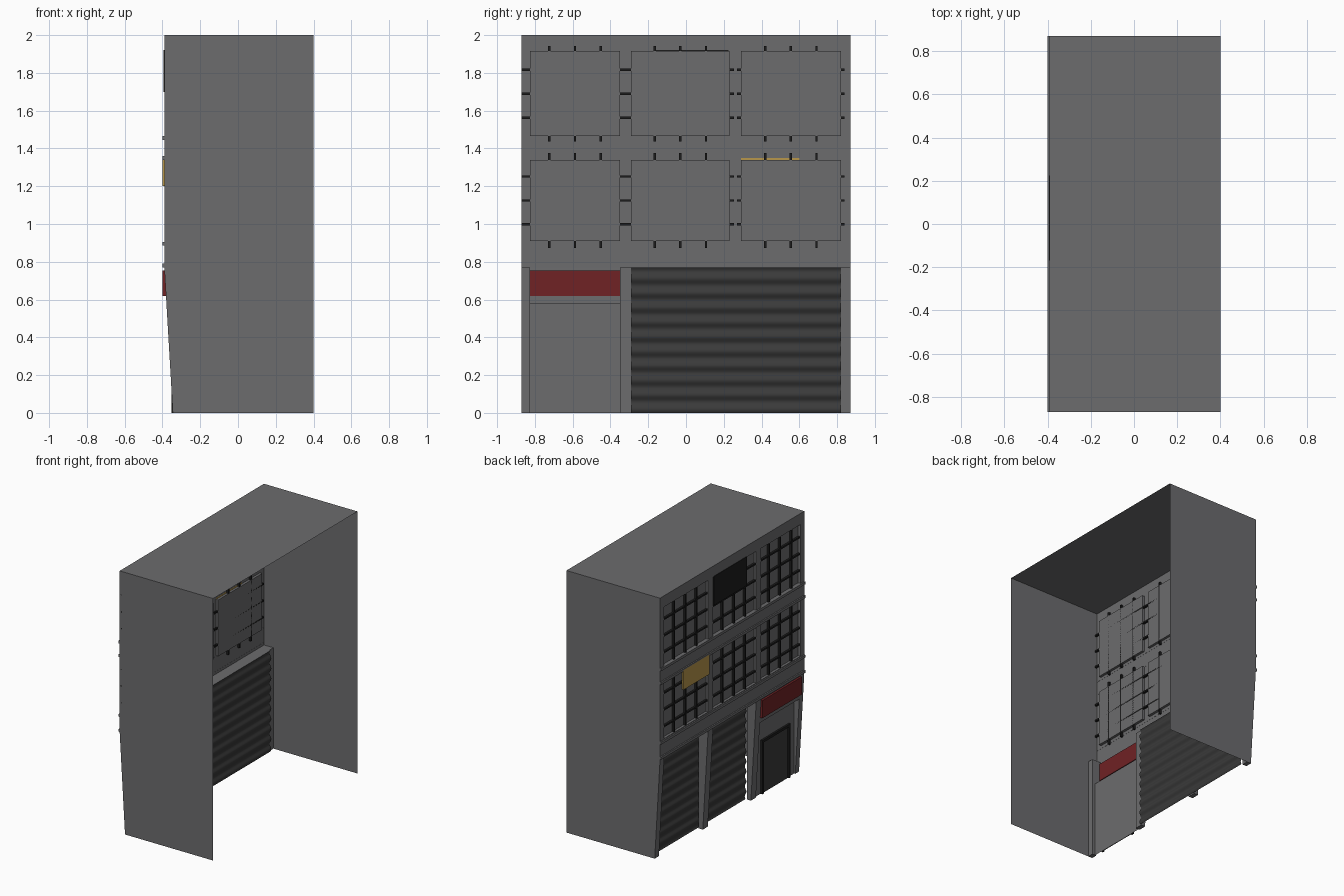
import bpy, math

if "Cube" in bpy.data.objects:
    bpy.data.objects.remove(bpy.data.objects["Cube"])


def material(name, color):
    m = bpy.data.materials.new(name)
    m.diffuse_color = (*color, 1)
    m.use_nodes = True
    m.node_tree.nodes["Principled BSDF"].inputs["Base Color"].default_value = m.diffuse_color
    return m


GREY = material("wall_grey", (0.15, 0.15, 0.155))
DARK = material("shutter_dark", (0.042, 0.042, 0.042))
BLACK = material("bar_black", (0.012, 0.012, 0.012))
RED = material("sign_red", (0.16, 0.016, 0.018))
YELLOW = material("sign_yellow", (0.48, 0.31, 0.07))


def mesh(name, verts, faces, mat):
    me = bpy.data.meshes.new(name)
    me.from_pydata(verts, [], faces)
    me.materials.append(mat)
    ob = bpy.data.objects.new(name, me)
    bpy.context.collection.objects.link(ob)
    return ob


def prism(name, profile, y0, y1, mat):
    """Extrude an x-z profile (counter-clockwise seen from the front) along y."""
    n = len(profile)
    verts = [(x, y0, z) for x, z in profile] + [(x, y1, z) for x, z in profile]
    faces = [tuple(range(n)), tuple(reversed(range(n, 2 * n)))]
    faces += [(i, i + n, (i + 1) % n + n, (i + 1) % n) for i in range(n)]
    return mesh(name, verts, faces, mat)


def box(name, x0, x1, y0, y1, z0, z1, mat):
    return prism(name, [(x0, z0), (x1, z0), (x1, z1), (x0, z1)], y0, y1, mat)


def sheet(x, y0, y1, z0, z1):
    """Corners of a flat sheet facing the street (-x)."""
    return [(x, y1, z0), (x, y0, z0), (x, y0, z1), (x, y1, z1)]


def quads(name, corner_lists, mat):
    verts = [v for c in corner_lists for v in c]
    return mesh(name, verts, [tuple(range(i, i + 4)) for i in range(0, len(verts), 4)], mat)


FACE, PANE, SHUT, W = -0.39, -0.37, -0.30, 0.87
BAYS = [(-0.825, -0.35), (-0.29, 0.23), (0.29, 0.82)]
FLOORS = [(0.91, 1.34), (1.465, 1.915)]

# Shell: two side walls and the roof, open at the back and bottom
side = [(-0.345, 0), (0.4, 0), (0.4, 2), (FACE, 2), (FACE, 0.77)]
mesh("side_wall_near", [(x, -W, z) for x, z in side], [(0, 1, 2, 3, 4)], GREY)
mesh("side_wall_far", [(x, W, z) for x, z in side], [(4, 3, 2, 1, 0)], GREY)
quads("roof", [[(FACE, -W, 2), (0.4, -W, 2), (0.4, W, 2), (FACE, W, 2)]], GREY)

# Upper facade sheet with six window recesses
ys = [-W] + [v for b in BAYS for v in b] + [W]
zs = [0.77] + [v for f in FLOORS for v in f] + [2.0]
wall, recess, panes = [], [], []
for i in range(len(ys) - 1):
    for j in range(len(zs) - 1):
        c = sheet(FACE, ys[i], ys[i + 1], zs[j], zs[j + 1])
        if i % 2 and j % 2:
            d = sheet(PANE, ys[i], ys[i + 1], zs[j], zs[j + 1])
            panes.append(d)
            recess += [[c[k], c[(k + 1) % 4], d[(k + 1) % 4], d[k]] for k in range(4)]
        else:
            wall.append(c)
quads("facade_wall", wall, GREY)
quads("window_recess", recess, GREY)
quads("window_pane", panes, GREY)

# Window bars, three each way, running a little past the openings
for y0, y1 in BAYS:
    for z0, z1 in FLOORS:
        cy, cz = (y0 + y1) / 2, (z0 + z1) / 2
        for k in (-1, 0, 1):
            by, bz = cy + k * 0.136, cz + k * 0.127
            box("window_bar_vertical", -0.388, PANE, by - 0.006, by + 0.006,
                cz - 0.252, cz + 0.252, BLACK)
            box("window_bar_horizontal", -0.386, PANE, max(cy - 0.285, -W), cy + 0.285,
                bz - 0.006, bz + 0.006, BLACK)

# Thin ledges along the floor bands
for z in (0.78, 0.895, 1.35, 1.455):
    box("band_trim", -0.4, FACE + 0.001, -W, W, z - 0.01, z + 0.01, GREY)

# Ground-floor pillars with sloping fronts
for y0, y1 in zip(ys[::2], ys[1::2]):
    prism("pillar", [(-0.345, 0), (SHUT - 0.01, 0), (SHUT - 0.01, 0.77), (FACE, 0.77)],
          y0, y1, GREY)

# Ceiling above the shutters
quads("shutter_ceiling", [[(FACE, -0.29, 0.77), (FACE, 0.82, 0.77),
                           (SHUT, 0.82, 0.77), (SHUT, -0.29, 0.77)]], GREY)

# Corrugated shutter, one rippled sheet behind the middle pillar
N, RIBS = 120, 10
verts = []
for i in range(N + 1):
    x = SHUT + 0.007 * math.sin(2 * math.pi * RIBS * i / N)
    verts += [(x, -0.29, 0.77 * i / N), (x, 0.82, 0.77 * i / N)]
shutter = mesh("shutter", verts,
               [(2 * i + 1, 2 * i, 2 * i + 2, 2 * i + 3) for i in range(N)], DARK)
shutter.data.shade_smooth()

# Door bay: lintel, ceiling, recessed wall
D0, D1 = BAYS[0]
DX = -0.335
quads("door_bay", [
    [(-0.379, D1, 0.58), (-0.379, D0, 0.58), (-0.385, D0, 0.77), (-0.385, D1, 0.77)],
    [(-0.379, D0, 0.58), (-0.379, D1, 0.58), (DX, D1, 0.58), (DX, D0, 0.58)],
    sheet(DX, D0, D1, 0, 0.58)], GREY)

# Door with frame
box("door_panel", DX - 0.006, DX - 0.001, -0.74, -0.44, 0, 0.39, DARK)
for y in (-0.75, -0.43):
    box("door_jamb", DX - 0.016, DX - 0.001, y - 0.01, y + 0.01, 0, 0.41, BLACK)
box("door_head", DX - 0.016, DX - 0.001, -0.74, -0.44, 0.39, 0.41, BLACK)

# Blank sign boards
box("red_sign", -0.4, -0.375, D0, D1, 0.62, 0.755, RED)
box("yellow_sign", -0.4, -0.388, 0.29, 0.60, 1.20, 1.35, YELLOW)
box("black_sign", -0.394, -0.386, -0.17, 0.225, 1.70, 1.92, BLACK)
